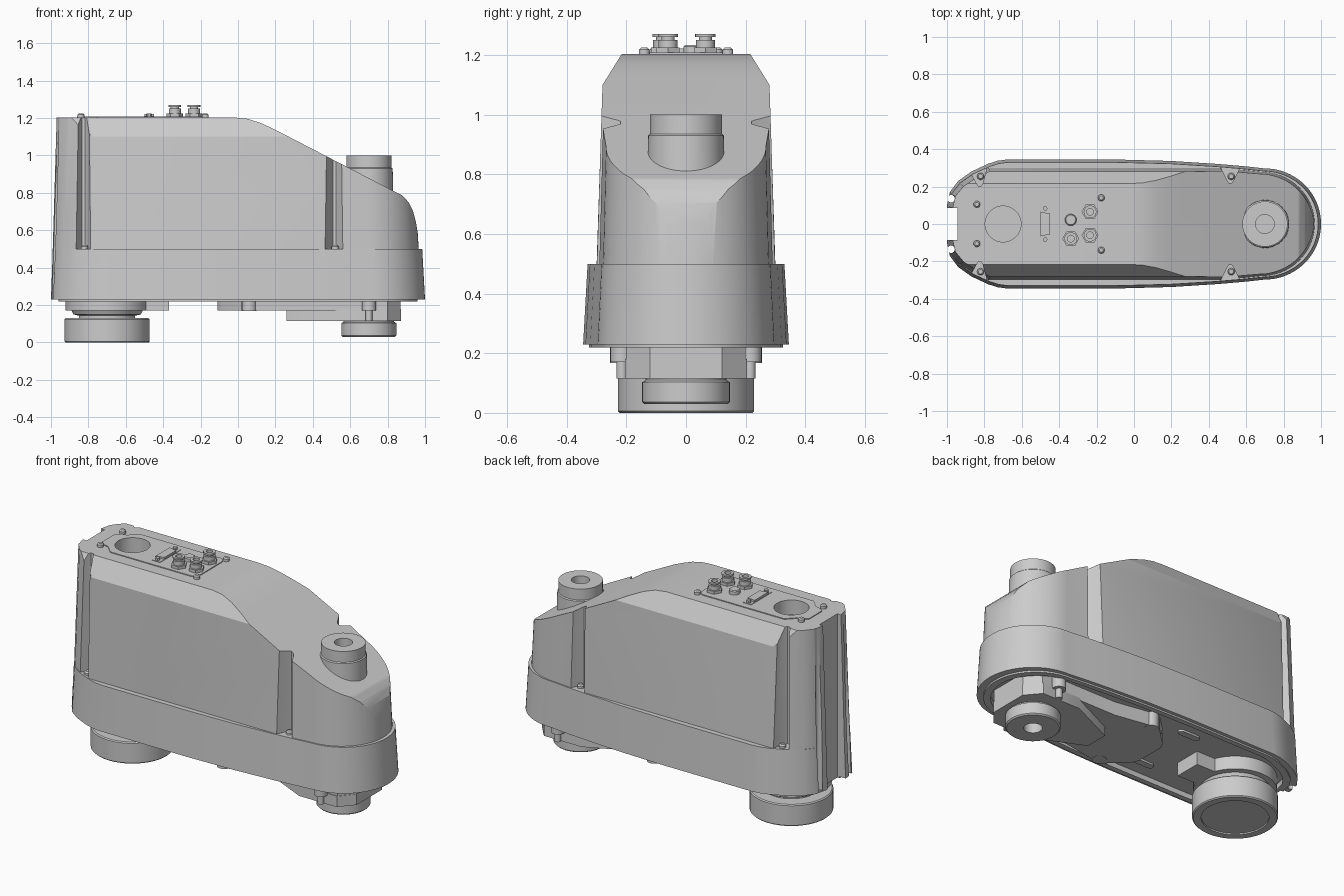
import bpy, bmesh
from math import sin, cos, pi, radians

default = bpy.data.objects.get("Cube")
if default:
    bpy.data.objects.remove(default, do_unlink=True)


def make(name, bm):
    bmesh.ops.recalc_face_normals(bm, faces=bm.faces)
    mesh = bpy.data.meshes.new(name)
    bm.to_mesh(mesh)
    bm.free()
    ob = bpy.data.objects.new(name, mesh)
    bpy.context.collection.objects.link(ob)
    return ob


def loft(name, rings):
    """Skin closed rings of equal length and cap both ends."""
    bm = bmesh.new()
    loops = [[bm.verts.new(p) for p in ring] for ring in rings]
    n = len(loops[0])
    for a, b in zip(loops, loops[1:]):
        for i in range(n):
            j = (i + 1) % n
            bm.faces.new((a[i], a[j], b[j], b[i]))
    bm.faces.new(loops[0])
    bm.faces.new(loops[-1])
    return make(name, bm)


def prism(name, pts, axis, lo, hi):
    place = {"x": lambda u, v, w: (w, u, v),
             "y": lambda u, v, w: (u, w, v),
             "z": lambda u, v, w: (u, v, w)}[axis]
    return loft(name, [[place(u, v, w) for u, v in pts] for w in (lo, hi)])


def box(name, x, y, z):
    return prism(name, [(x[0], y[0]), (x[1], y[0]), (x[1], y[1]), (x[0], y[1])], "z", *z)


def lathe(name, x, y, profile, n=48, closed=False):
    """Revolve (radius, z) points about a vertical axis."""
    bm = bmesh.new()
    cols = []
    for k in range(n):
        a = 2 * pi * k / n
        cols.append([bm.verts.new((x + r * cos(a), y + r * sin(a), z)) for r, z in profile])
    m = len(profile)
    for k in range(n):
        a, b = cols[k], cols[(k + 1) % n]
        for i in range(m if closed else m - 1):
            j = (i + 1) % m
            bm.faces.new((a[i], b[i], b[j], a[j]))
    if not closed:
        bm.faces.new([c[0] for c in cols])
        bm.faces.new([c[-1] for c in cols])
    return make(name, bm)


def boolean(ob, cutter, op="DIFFERENCE", keep=False):
    mod = ob.modifiers.new("cut", "BOOLEAN")
    mod.operation, mod.solver, mod.object = op, "EXACT", cutter
    bpy.context.view_layer.objects.active = ob
    bpy.ops.object.modifier_apply(modifier=mod.name)
    if not keep:
        bpy.data.objects.remove(cutter, do_unlink=True)


def mirrored(half):
    return half + [(u, -v) for u, v in reversed(half) if abs(v) > 1e-6]


# Plan outline of the housing, scaled per level
half = [(-1, 0.1), (-.985, .17), (-.94, .23), (-.87, .28), (-.78, .322), (-.73, .338),
        (-.68, .345), (-.1, .345), (.2, .337), (.45, .321), (.6, .308)]
half += [(.7 + .3 * cos(a), .297 * sin(a)) for a in [pi / 2 * (1 - k / 20) for k in range(21)]]


def outline(z, front, rear, width):
    k = width / .345
    return [(x * (front if x > 0 else rear), y * k, z) for x, y in mirrored(half)]


# Housing skirt and bottom rim around a shallow recess
skirt = loft("skirt", [outline(.23, 1, 1, .345), outline(.5, .985, .99, .33)])
rim = loft("bottom_rim", [outline(.22, .96, .96, .325), outline(.27, .96, .96, .325)])
recess = loft("recess_cutter", [outline(.1, .92, .92, .295), outline(.25, .92, .92, .295)])
boolean(skirt, recess, keep=True)
boolean(rim, recess)

# Upper cover: tapered plan, chamfered section and sloping nose
cover = loft("upper_cover", [outline(.45, .968, .992, .325), outline(1.25, .93, .968, .302)])
section = mirrored([(.4, .303), (1.1, .28), (1.203, .216)])
boolean(cover, prism("section_cutter", [(v, u) for u, v in section], "x", -1.2, 1.2), "INTERSECT")
nose = [(-1.2, .4), (-1.2, 1.203), (-.02, 1.203), (.05, 1.196), (.12, 1.174), (.2, 1.137),
        (.88, .785), (.912, .75), (.935, .705), (.95, .65), (.962, .58), (.99, .4)]
boolean(cover, prism("nose_cutter", nose, "y", -.6, .6), "INTERSECT")

# Vertical screw notches on both flanks
for s in (-1, 1):
    for x, left, right, tip in ((.515, -.075, .075, .215), (-.825, -.09, .052, .2)):
        pts = [(x + left, s * .35), (x - .016, s * (tip + .016)), (x - .008, s * (tip + .004)),
               (x + .008, s * (tip + .004)), (x + .016, s * (tip + .016)), (x + right, s * .35)]
        boolean(cover, prism("notch_cutter", pts, "z", .4, 1.4))
        lathe("flank_screw", x + .005, s * .255, [(.019, .49), (.019, .512), (.012, .52)], 16)

# Fluted channel down the rear
for part in (cover, skirt, rim):
    boolean(part, box("channel_cutter", (-1.2, -.945), (-.085, .085), (.1, 1.4)))
    for s in (-1, 1):
        boolean(part, lathe("flute_cutter", -.978, s * .135, [(.02, .1), (.02, 1.4)], 16))

# Top service panel with cable opening
panel = prism("service_panel", mirrored([(-.86, .06), (-.84, .08), (-.8, .09), (-.75, .14),
              (-.21, .14), (-.19, .13), (-.18, .11)]), "z", 1.19, 1.208)
for part in (cover, panel):
    boolean(part, lathe("opening_cutter", -.7, 0, [(.096, 1.12), (.096, 1.4)]))

# Panel connectors
for x, y in ((-.235, .065), (-.235, -.06), (-.338, -.078)):
    lathe("connector_nut", x, y, [(.045, 1.2), (.045, 1.225)], 6)
    lathe("connector", x, y, [(.032, 1.2), (.032, 1.25), (.022, 1.25), (.022, 1.26), (.034, 1.26),
                              (.034, 1.27), (.018, 1.27), (.018, 1.225)], 24)
lathe("panel_button", -.338, .022, [(.031, 1.2), (.031, 1.228), (.026, 1.233)], 24)
prism("serial_port", [(-.5, -.066), (-.45, -.055), (-.45, .055), (-.5, .066)], "z", 1.2, 1.222)
box("serial_port_flange", (-.502, -.448), (-.1, .1), (1.2, 1.211))
for s in (-1, 1):
    lathe("port_stud", -.475, s * .083, [(.013, 1.2), (.013, 1.225)], 6)
    for x, y in ((-.175, .14), (-.84, .105)):
        lathe("panel_screw", x, s * y, [(.018, 1.19), (.018, 1.218), (.011, 1.225)], 16)

# Hollow spindle column and lower spindle
AX = .7
lathe("spindle_column", AX, 0, [(.05, .7), (.132, .7), (.127, .93), (.121, .935), (.121, 1),
                                (.05, 1)], closed=True)
lathe("lower_spindle", AX, 0, [(.05, .03), (.14, .03), (.147, .037), (.147, .103), (.135, .11),
                               (.135, .15), (.05, .15)], closed=True)

# Underside mounting plates
plate = prism("mounting_plate", mirrored([(-.11, .09), (-.09, .13), (.02, .235), (.1, .235),
              (.3, .2), (.8, .2), (.87, .12)]), "z", .17, .26)
block = prism("spindle_block", mirrored([(.26, .07), (.55, .205), (.8, .205), (.872, .12)]),
              "z", .115, .18)
for part in (skirt, cover, plate, block):
    boolean(part, lathe("bore_cutter", AX, 0, [(.05, -.1), (.05, 1.4)]))
for s in (-1, 1):
    lathe("plate_boss", .06, s * .215, [(.04, .168), (.04, .26)], 24)
    lathe("block_boss", AX, s * .215, [(.018, .115), (.018, .17), (.038, .17), (.038, .26)], 24)
    slot = [(-.22 + sx * .05 + .02 * cos(a + t), s * .19 + .02 * sin(a + t))
            for sx, t in ((1, -pi / 2), (-1, pi / 2)) for a in [pi * k / 8 for k in range(9)]]
    prism("slot_cover", slot, "z", .238, .26)

# Rear base pivot drum with stop block
lathe("pivot_drum", -.7, 0, [(.18, .008), (.18, 0), (.222, 0), (.228, .006), (.228, .124),
                             (.222, .13), (.15, .13), (.15, .143), (.18, .15), (.19, .17),
                             (.222, .172), (.222, .26)], 64)
box("stop_block", (-.5, -.37), (-.08, .08), (.17, .26))

# Smooth rounded faces, keep crisp edges
bpy.ops.object.select_all(action="DESELECT")
for ob in bpy.context.scene.objects:
    if ob.type == "MESH":
        ob.select_set(True)
        bpy.context.view_layer.objects.active = ob
bpy.ops.object.shade_smooth_by_angle(angle=radians(28))
